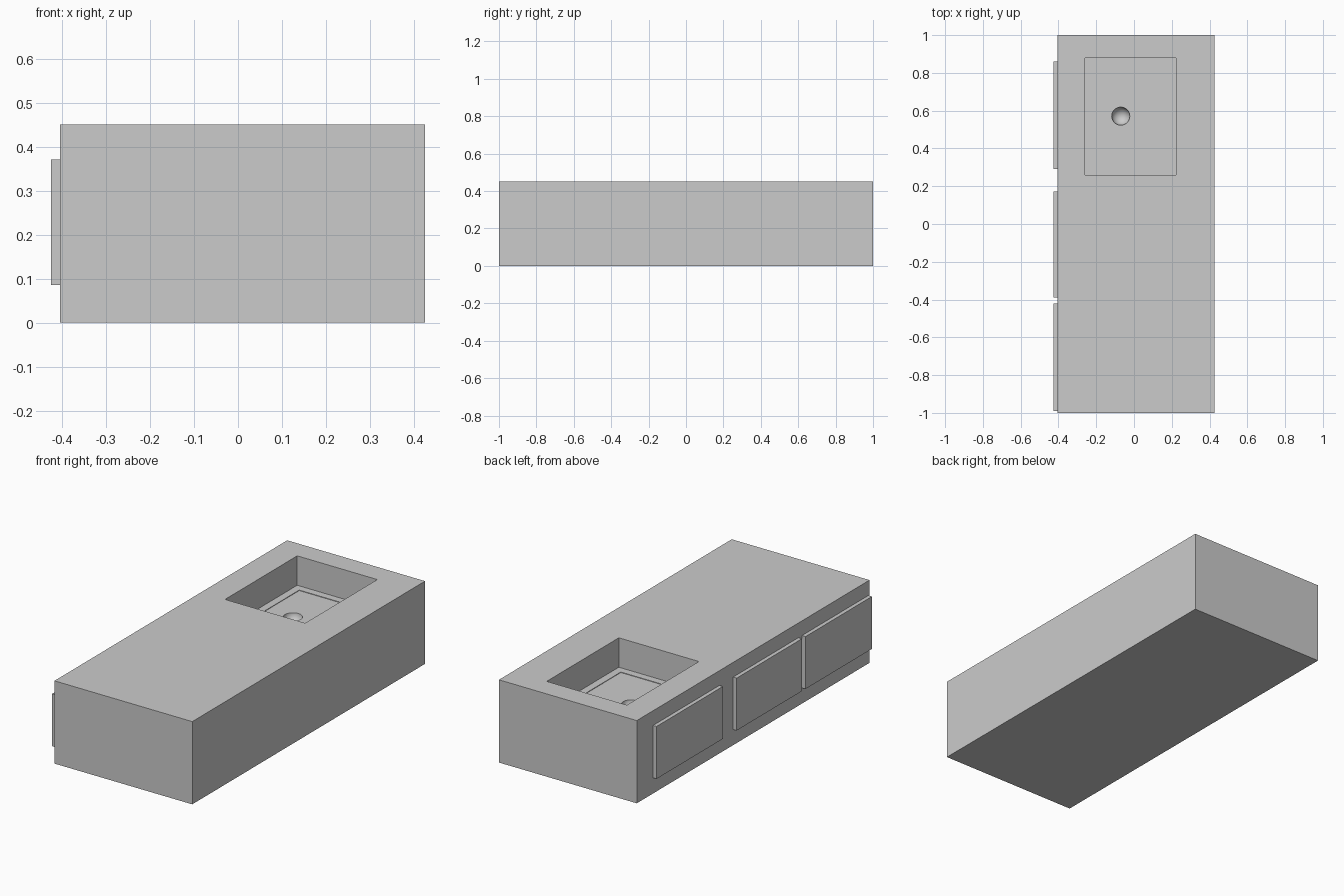
import bpy

if "Cube" in bpy.data.objects:
    bpy.data.objects.remove(bpy.data.objects["Cube"])


def box(name, x0, x1, y0, y1, z0, z1):
    bpy.ops.mesh.primitive_cube_add(size=1, location=((x0 + x1) / 2, (y0 + y1) / 2, (z0 + z1) / 2))
    ob = bpy.context.object
    ob.name = name
    ob.scale = (x1 - x0, y1 - y0, z1 - z0)
    bpy.ops.object.transform_apply(location=False, rotation=False, scale=True)
    return ob


def cut(target, cutter):
    cutter.hide_render = True
    mod = target.modifiers.new("cut", 'BOOLEAN')
    mod.operation = 'DIFFERENCE'
    mod.solver = 'EXACT'
    mod.object = cutter
    bpy.context.view_layer.objects.active = target
    bpy.ops.object.modifier_apply(modifier=mod.name)
    bpy.data.objects.remove(cutter, do_unlink=True)


# Counter body
body = box("counter_body", -0.404, 0.425, -1.0, 1.0, 0.0, 0.45)

# Sink basin with a very shallow inset floor
cut(body, box("basin_cutter", -0.26, 0.222, 0.26, 0.88, 0.29, 0.6))
cut(body, box("floor_inset_cutter", -0.22, 0.182, 0.30, 0.84, 0.287, 0.4))

# Rounded drain hollow in the basin floor
bpy.ops.mesh.primitive_uv_sphere_add(segments=32, ring_count=16, radius=0.048,
                                     location=(-0.07, 0.571, 0.288))
cut(body, bpy.context.object)
bpy.ops.object.select_all(action='DESELECT')
body.select_set(True)
bpy.context.view_layer.objects.active = body
bpy.ops.object.shade_smooth_by_angle()

# Three cabinet doors along the left side
for i, (y0, y1) in enumerate([(-0.99, -0.42), (-0.39, 0.172), (0.29, 0.86)]):
    box(f"cabinet_door_{i + 1}", -0.425, -0.402, y0, y1, 0.085, 0.37)
